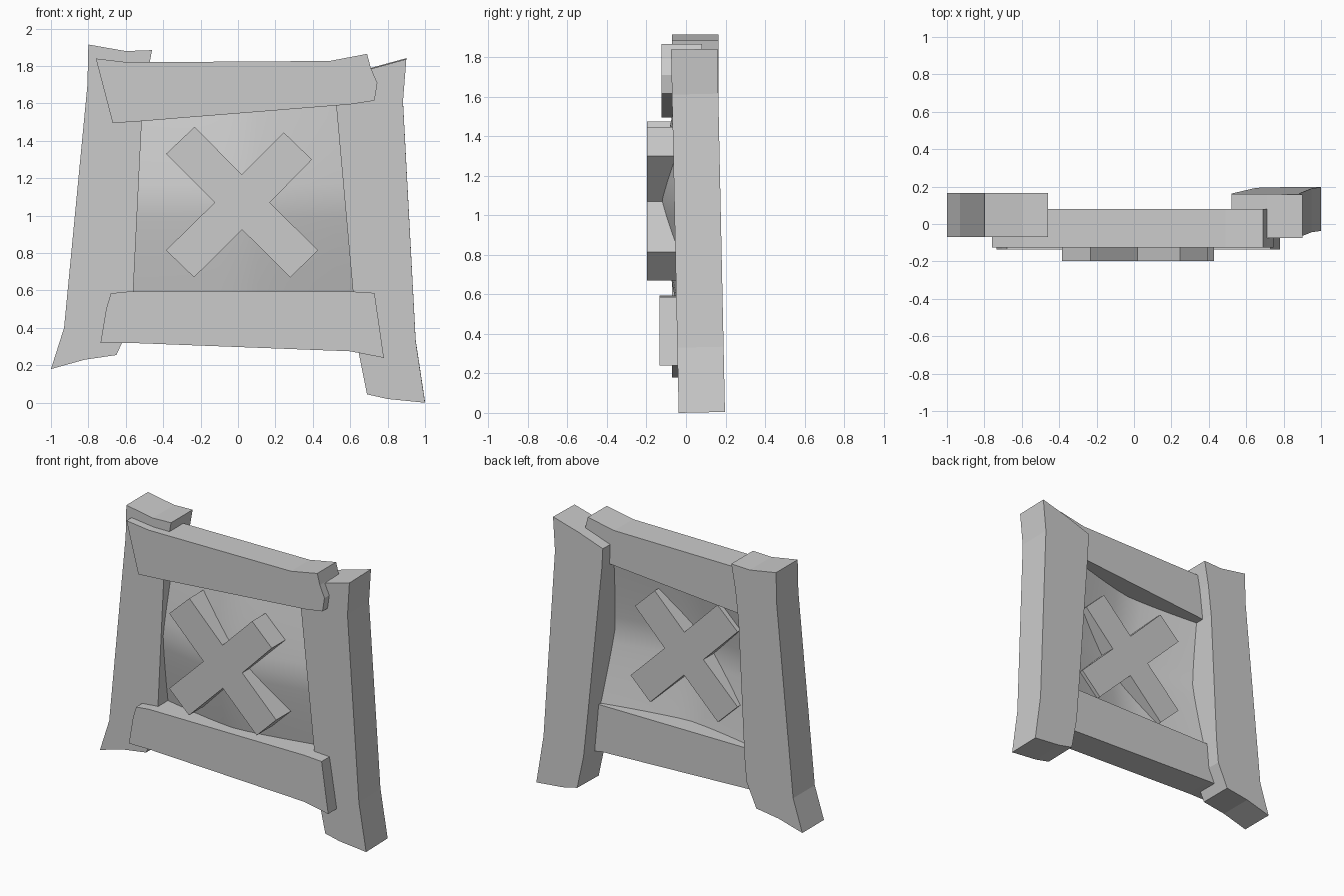
import bpy, bmesh


def make_object(name, bm):
    bmesh.ops.recalc_face_normals(bm, faces=bm.faces)
    mesh = bpy.data.meshes.new(name)
    bm.to_mesh(mesh)
    bm.free()
    obj = bpy.data.objects.new(name, mesh)
    bpy.context.collection.objects.link(obj)
    return obj


def board(name, profile, y0, y1, lean=0.0):
    """Extrude an (x, z) outline from y0 to y1, optionally leaning forward with height."""
    bm = bmesh.new()
    face = bm.faces.new([bm.verts.new((x, y0, z)) for x, z in profile])
    ext = bmesh.ops.extrude_face_region(bm, geom=[face])
    new = [g for g in ext["geom"] if isinstance(g, bmesh.types.BMVert)]
    bmesh.ops.translate(bm, verts=new, vec=(0, y1 - y0, 0))
    for v in bm.verts:
        y, z = v.co.y, v.co.z
        v.co.y = y - lean * z
        v.co.z = z + lean * (y - y0)
    return make_object(name, bm)


# Crooked side posts
board("left_post", [
    (-0.80, 1.915), (-0.60, 1.88), (-0.46, 1.885), (-0.49, 1.72),
    (-0.515, 1.5), (-0.56, 0.59), (-0.575, 0.42), (-0.65, 0.255),
    (-0.82, 0.23), (-1.0, 0.18), (-0.93, 0.40), (-0.805, 1.70)], -0.07, 0.165)
board("right_post", [
    (0.52, 1.72), (0.71, 1.785), (0.90, 1.837), (0.882, 1.61),
    (0.95, 0.33), (1.0, 0.0), (0.80, 0.02), (0.69, 0.045),
    (0.645, 0.27), (0.615, 0.59), (0.525, 1.59)], -0.037, 0.197, lean=0.021)

# Cross beams
board("top_beam", [
    (-0.76, 1.84), (-0.59, 1.82), (0.49, 1.827), (0.69, 1.865),
    (0.71, 1.79), (0.745, 1.71), (0.73, 1.615), (0.60, 1.595),
    (-0.52, 1.505), (-0.67, 1.495)], -0.125, 0.08)
board("bottom_beam", [
    (-0.68, 0.585), (-0.58, 0.595), (0.60, 0.595), (0.73, 0.587),
    (0.78, 0.24), (0.60, 0.275), (-0.58, 0.32), (-0.735, 0.32),
    (-0.705, 0.50)], -0.135, 0.07)

# Crossed emblem, passing through the panel
board("cross", [
    (-0.232, 1.475), (0.02, 1.22), (0.245, 1.445), (0.395, 1.30),
    (0.17, 1.07), (0.428, 0.815), (0.28, 0.67), (0.022, 0.925),
    (-0.235, 0.67), (-0.385, 0.815), (-0.125, 1.07), (-0.385, 1.33)], -0.197, -0.01)

# Forward-bulging sheet behind the cross
bm = bmesh.new()
bmesh.ops.create_grid(bm, x_segments=12, y_segments=12, size=1)
for v in bm.verts:
    x, z = v.co.x * 0.62, 1.08 + v.co.y * 0.53
    y = -0.14 + 0.10 * (abs(x - 0.01) / 0.58) ** 1.3 + 0.08 * (abs(z - 1.08) / 0.48) ** 1.2
    v.co = (x, y, z)
for f in bm.faces:
    f.smooth = True
make_object("panel", bm)
